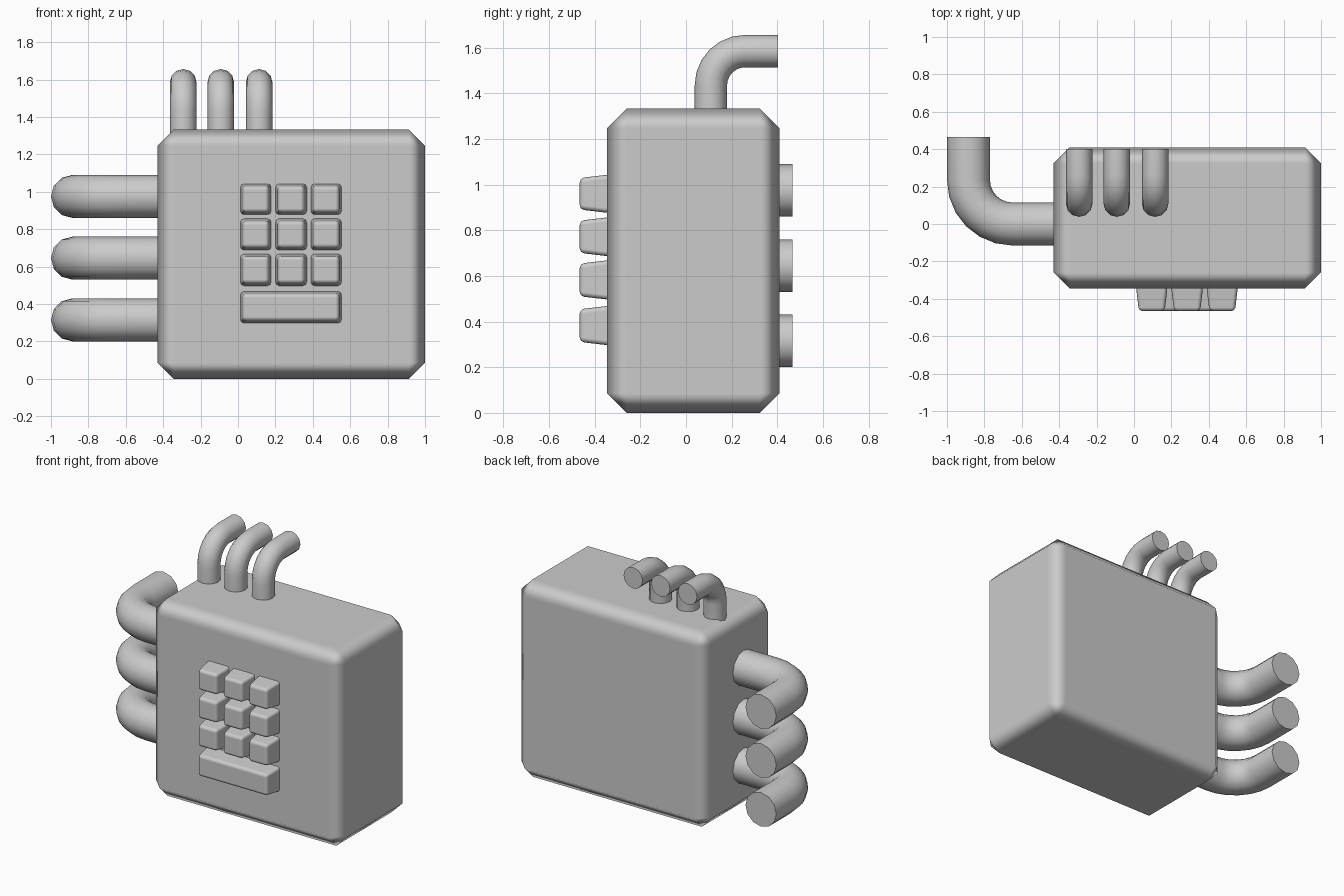
import bpy, bmesh, math
from mathutils import Vector

if "Cube" in bpy.data.objects:
    bpy.data.objects.remove(bpy.data.objects["Cube"])


def link(name, bm):
    bmesh.ops.recalc_face_normals(bm, faces=bm.faces[:])
    mesh = bpy.data.meshes.new(name)
    bm.to_mesh(mesh)
    bm.free()
    obj = bpy.data.objects.new(name, mesh)
    bpy.context.collection.objects.link(obj)
    return obj


def smooth(obj, angle):
    bpy.ops.object.select_all(action='DESELECT')
    obj.select_set(True)
    bpy.context.view_layer.objects.active = obj
    bpy.ops.object.shade_smooth_by_angle(angle=math.radians(angle))


def box(name, lo, hi, taper=0.0):
    """Box between two corners; the front (-y) face is inset by taper."""
    bm = bmesh.new()
    bmesh.ops.create_cube(bm, size=1)
    for v in bm.verts:
        front = v.co.y < 0
        s = v.co.copy()
        v.co = Vector([(lo[i] + hi[i]) / 2 + s[i] * (hi[i] - lo[i]) for i in range(3)])
        if front:
            v.co.x -= math.copysign(taper, s.x)
            v.co.z -= math.copysign(taper, s.z)
    return link(name, bm)


def bevel(obj, width, segments):
    mod = obj.modifiers.new("bevel", 'BEVEL')
    mod.width = width
    mod.segments = segments
    mod.limit_method = 'NONE'
    mod.harden_normals = True


def elbow(name, start, corner, end, bend, radius, sides=12, steps=6):
    """Capped round pipe with one rounded right-angle bend."""
    start, corner, end = Vector(start), Vector(corner), Vector(end)
    d1, d2 = (corner - start).normalized(), (end - corner).normalized()
    side = d1.cross(d2)
    centre = corner - d1 * bend + d2 * bend
    path = [(start, -d2)]
    for i in range(steps + 1):
        a = math.pi / 2 * i / steps
        n = d1 * math.sin(a) - d2 * math.cos(a)
        path.append((centre + n * bend, n))
    path.append((end, d1))
    bm = bmesh.new()
    rings = []
    for p, n in path:
        angles = [math.tau * k / sides for k in range(sides)]
        rings.append([bm.verts.new(p + radius * (n * math.cos(a) + side * math.sin(a)))
                      for a in angles])
    for r, q in zip(rings, rings[1:]):
        for k in range(sides):
            j = (k + 1) % sides
            bm.faces.new((r[k], r[j], q[j], q[k]))
    bm.faces.new(rings[0])
    bm.faces.new(rings[-1])
    smooth(link(name, bm), 50)


# Chamfered main housing
body = box("housing", (-0.43, -0.345, 0), (1.0, 0.41, 1.333))
bevel(body, 0.086, 1)
smooth(body, 100)

# Keypad: 3 x 3 square keys plus one wide bar key
columns = [(0.01, 0.18), (0.198, 0.37), (0.387, 0.556)]
rows = [(0.875, 1.045), (0.685, 0.858), (0.495, 0.67)]
keys = [(x, z) for z in rows for x in columns] + [((0.01, 0.556), (0.295, 0.47))]
for i, ((x0, x1), (z0, z1)) in enumerate(keys):
    key = box(f"key_{i + 1}", (x0, -0.466, z0), (x1, -0.33, z1), 0.016)
    bevel(key, 0.02, 2)
    smooth(key, 100)

# Thick side pipes bending to the back
for i, z in enumerate((0.315, 0.645, 0.975)):
    elbow(f"side_pipe_{i + 1}", (-0.40, 0, z), (-0.885, 0, z), (-0.885, 0.466, z), 0.235, 0.115)

# Thin top pipes bending to the back
for i, x in enumerate((-0.293, -0.092, 0.113)):
    elbow(f"top_pipe_{i + 1}", (x, 0.109, 1.30), (x, 0.109, 1.585), (x, 0.402, 1.585), 0.15, 0.071)
